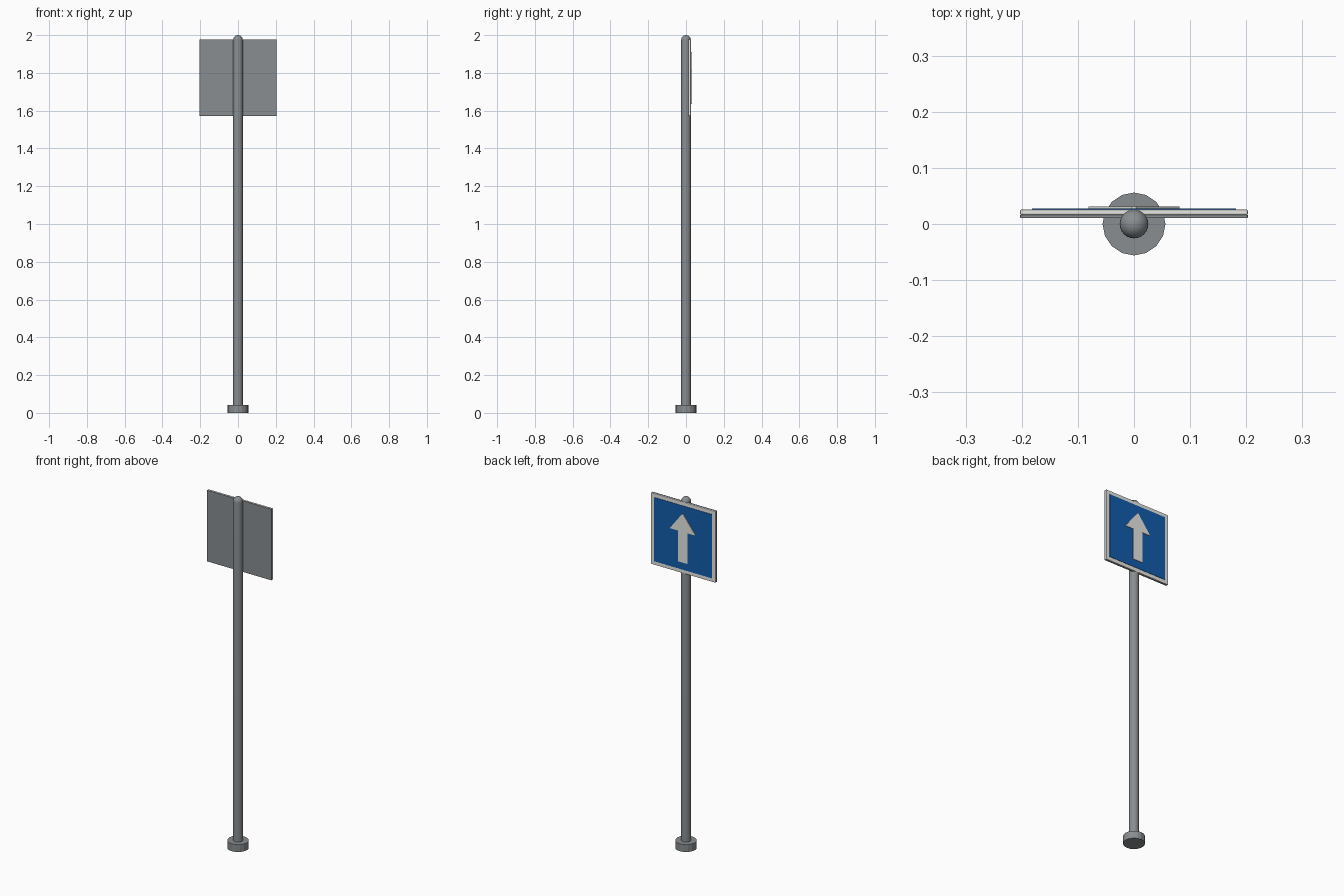
import bpy, bmesh, math

if "Cube" in bpy.data.objects:
    bpy.data.objects.remove(bpy.data.objects["Cube"])


def material(name, rgb):
    m = bpy.data.materials.new(name)
    m.diffuse_color = (*rgb, 1)
    m.use_nodes = True
    m.node_tree.nodes["Principled BSDF"].inputs["Base Color"].default_value = m.diffuse_color
    return m


GREY = material("grey metal", (0.25, 0.27, 0.28))
WHITE = material("white", (0.8, 0.8, 0.77))
BLUE = material("blue", (0.006, 0.11, 0.42))


def make(name, bm, mat, smooth=False):
    bmesh.ops.recalc_face_normals(bm, faces=bm.faces)
    me = bpy.data.meshes.new(name)
    bm.to_mesh(me)
    bm.free()
    ob = bpy.data.objects.new(name, me)
    bpy.context.collection.objects.link(ob)
    me.materials.append(mat)
    if smooth:
        bpy.ops.object.select_all(action='DESELECT')
        ob.select_set(True)
        bpy.context.view_layer.objects.active = ob
        bpy.ops.object.shade_smooth_by_angle(angle=math.radians(40))
    return ob


def lathe(name, profile, sides, mat, smooth):
    """Spin an (r, z) profile that starts and ends on the z axis."""
    bm = bmesh.new()
    vs = [bm.verts.new((r, 0, z)) for r, z in profile]
    es = [bm.edges.new(p) for p in zip(vs, vs[1:])]
    bmesh.ops.spin(bm, geom=vs + es, cent=(0, 0, 0), axis=(0, 0, 1),
                   angle=math.tau, steps=sides, use_duplicate=False)
    bmesh.ops.remove_doubles(bm, verts=bm.verts, dist=1e-5)
    return make(name, bm, mat, smooth)


def plate(name, outline, y0, y1, mat, bevel=0):
    """Extrude an (x, z) outline from y0 to y1."""
    bm = bmesh.new()
    face = bm.faces.new([bm.verts.new((x, y0, z)) for x, z in outline])
    ext = bmesh.ops.extrude_face_region(bm, geom=[face])["geom"]
    for v in ext:
        if isinstance(v, bmesh.types.BMVert):
            v.co.y = y1
    if bevel:
        bmesh.ops.bevel(bm, geom=bm.edges[:], offset=bevel, segments=2,
                        profile=0.5, affect='EDGES')
    return make(name, bm, mat)


def square(half, mid=1.775):
    return [(-half, mid - half), (half, mid - half),
            (half, mid + half), (-half, mid + half)]


# Post with rounded top
R = 0.0255
dome = [(R * math.cos(a), 2 - R + R * math.sin(a))
        for a in (math.radians(11.25 * i) for i in range(8))]
lathe("post", [(0, 0.02), (R, 0.02)] + dome + [(0, 2)], 24, GREY, True)

# Foot disc
lathe("base", [(0, 0), (0.056, 0), (0.056, 0.042), (0, 0.042)], 16, GREY, False)

# Sign: metal backing, white border plate, blue panel
plate("sign_backing", square(0.203), 0.0105, 0.0165, GREY, 0.0015)
plate("sign_border", square(0.203), 0.0165, 0.0255, WHITE, 0.002)
plate("sign_panel", square(0.182), 0.0245, 0.0275, BLUE)

# Arrow pointing up
half = [(0.03, 1.635), (0.03, 1.81), (0.081, 1.81), (0.004, 1.91)]
plate("arrow", half + [(-x, z) for x, z in reversed(half)], 0.0265, 0.031, WHITE)
